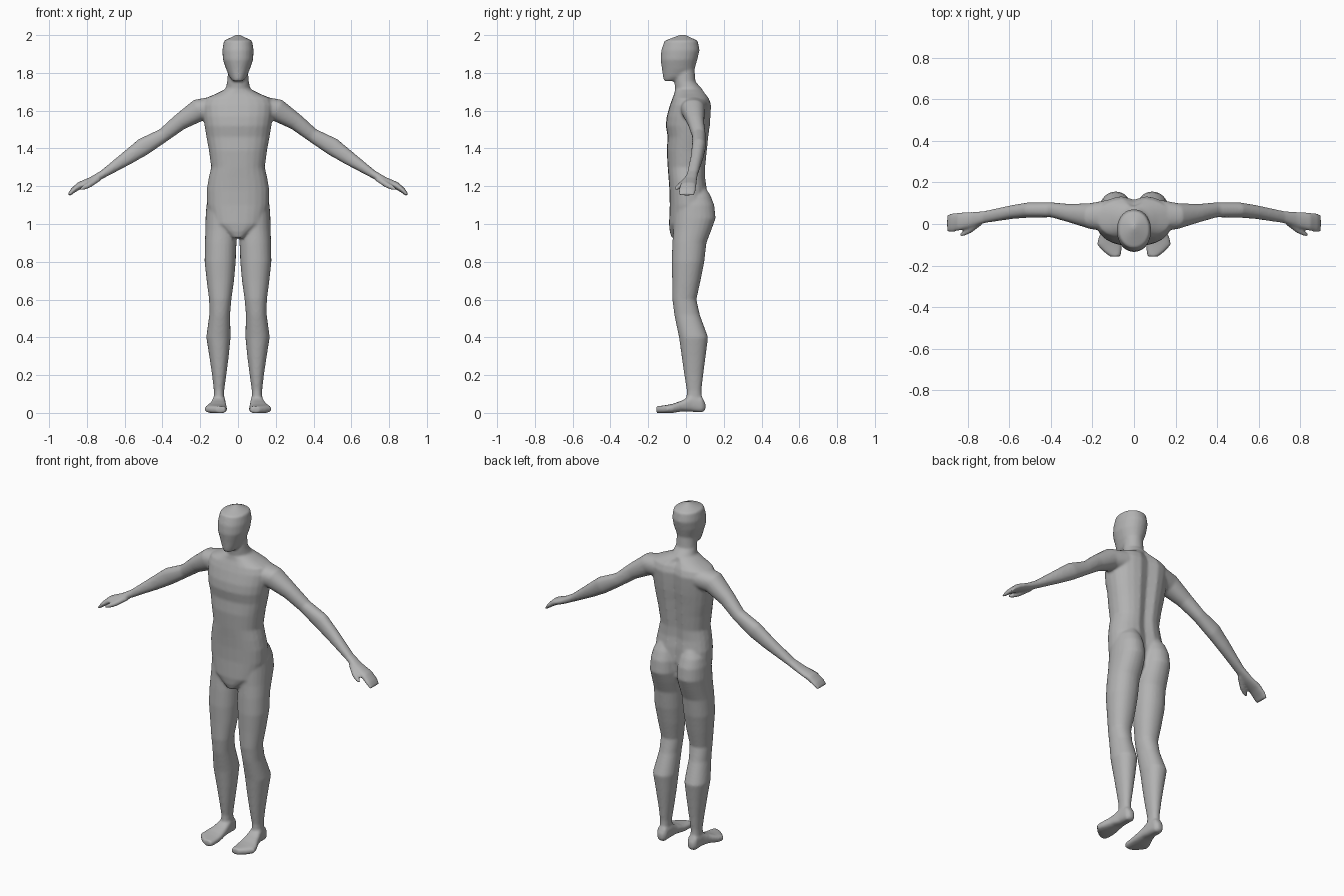
import bpy, bmesh, math
from mathutils import Vector

N = 24
bm = bmesh.new()


def loft(rings):
    """Bridge a list of point rings into a closed skin."""
    loops = [[bm.verts.new(p) for p in ring] for ring in rings]
    for a, b in zip(loops, loops[1:]):
        for i in range(N):
            j = (i + 1) % N
            bm.faces.new((a[i], a[j], b[j], b[i]))
    bm.faces.new(loops[0])
    bm.faces.new(loops[-1])


def oval(c, u, v, power=2.0):
    """Superellipse ring around c, spanned by half-axes u and v."""
    c, u, v = Vector(c), Vector(u), Vector(v)
    ring = []
    for i in range(N):
        a = 2 * math.pi * i / N
        cs, sn = math.cos(a), math.sin(a)
        ring.append(c + u * math.copysign(abs(cs) ** (2 / power), cs)
                    + v * math.copysign(abs(sn) ** (2 / power), sn))
    return ring


def level(z, x0, x1, y0, y1, power=2.0):
    """Horizontal ring filling the given x and y extents."""
    return oval(((x0 + x1) / 2, (y0 + y1) / 2, z),
                ((x1 - x0) / 2, 0, 0), (0, (y1 - y0) / 2, 0), power)


def limb(points, side):
    """Tube along a path of (x, y, z, half thickness, half depth in y)."""
    rings = []
    for i, (x, y, z, t, d) in enumerate(points):
        p, q = points[max(i - 1, 0)], points[min(i + 1, len(points) - 1)]
        n = Vector((p[2] - q[2], 0, q[0] - p[0])).normalized() * t
        rings.append(oval((side * x, y, z), (0, d, 0), (side * n.x, 0, n.z), 2.2))
    loft(rings)


# Torso and neck: z, half width, front y, back y
torso = [(.925, .035, -.075, .04), (.96, .08, -.086, .08), (1.0, .14, -.09, .105),
         (1.1, .165, -.086, .12), (1.18, .166, -.088, .115), (1.24, .156, -.092, .106),
         (1.3, .142, -.097, .106), (1.39, .154, -.102, .115), (1.46, .167, -.097, .122),
         (1.52, .177, -.107, .13), (1.57, .184, -.102, .134), (1.63, .19, -.085, .137),
         (1.665, .175, -.072, .125), (1.69, .115, -.062, .107), (1.715, .066, -.058, .085),
         (1.755, .057, -.062, .05), (1.83, .052, -.062, .045)]
rings = []
for z, w, y0, y1 in torso:
    ring = level(z, -w, w, y0, y1, 2.35 if z < 1.7 else 2)
    for p in ring:  # groove down the spine
        if p.y > .03 and z < 1.7:
            p.y -= .02 * math.exp(-(p.x / .025) ** 2)
    rings.append(ring)
loft(rings)

# Head: z, half width, front y, back y
head = [(1.757, .027, -.117, -.05), (1.78, .046, -.122, .02), (1.82, .063, -.127, .046),
        (1.87, .08, -.135, .06), (1.92, .083, -.131, .072), (1.97, .075, -.114, .062),
        (2.002, .008, -.03, -.005)]
loft([level(z, -w, w, y0, y1, 2.1) for z, w, y0, y1 in head])

# Leg with buttock: z, inner x, outer x, front y, back y
leg = [(1.2, .04, .12, -.01, .1), (1.15, .018, .155, -.04, .13), (1.1, .008, .167, -.06, .15),
       (1.03, .004, .172, -.065, .157), (.97, .004, .173, -.067, .135), (.9, .008, .175, -.072, .108),
       (.8, .012, .177, -.076, .097), (.7, .021, .166, -.073, .077), (.6, .035, .153, -.072, .055),
       (.52, .042, .152, -.062, .073), (.4, .039, .168, -.037, .117), (.3, .049, .152, -.023, .104),
       (.2, .062, .137, -.009, .091), (.12, .073, .128, .004, .082), (.04, .073, .128, .0, .085)]
# Foot: y, inner x, outer x, bottom z, top z
foot = [(.103, .085, .115, .015, .05), (.085, .07, .13, .002, .085), (.03, .066, .135, .006, .095),
        (-.02, .062, .15, .008, .066), (-.07, .058, .172, .0, .048), (-.1, .058, .177, -.002, .042),
        (-.13, .06, .15, -.002, .038), (-.157, .065, .115, .0, .035)]
# Arm with hand, and thumb
arm = [(.13, .04, 1.615, .06, .075), (.21, .038, 1.602, .06, .062), (.31, .052, 1.538, .044, .044),
       (.395, .068, 1.47, .037, .036), (.5, .068, 1.41, .047, .037), (.583, .058, 1.352, .038, .033),
       (.715, .034, 1.264, .021, .029), (.775, .022, 1.231, .019, .036), (.84, .012, 1.203, .019, .044),
       (.875, .006, 1.176, .014, .046), (.896, .004, 1.153, .008, .043)]
thumb = [(.735, .012, 1.242, .015, .018), (.785, -.027, 1.208, .015, .017),
         (.815, -.044, 1.193, .013, .013), (.836, -.052, 1.184, .007, .008)]

for s in (1, -1):
    loft([level(z, s * a, s * b, y0, y1, 2.15) for z, a, b, y0, y1 in leg])
    loft([oval((s * (a + b) / 2, y, (z0 + z1) / 2), ((b - a) / 2, 0, 0),
               (0, 0, (z1 - z0) / 2), 2.8) for y, a, b, z0, z1 in foot])
    limb(arm, s)
    limb(thumb, s)

bmesh.ops.recalc_face_normals(bm, faces=bm.faces)
mesh = bpy.data.meshes.new("body")
bm.to_mesh(mesh)
bm.free()
body = bpy.data.objects.new("body", mesh)
bpy.context.collection.objects.link(body)

grey = bpy.data.materials.new("plain grey")
grey.diffuse_color = (.45, .45, .45, 1)
mesh.materials.append(grey)

# Fuse the parts into one skin and soften the joins
fuse = body.modifiers.new("fuse", 'REMESH')
fuse.mode = 'VOXEL'
fuse.voxel_size = .007
fuse.use_smooth_shade = True
soft = body.modifiers.new("soften", 'SMOOTH')
soft.factor = .5
soft.iterations = 6
